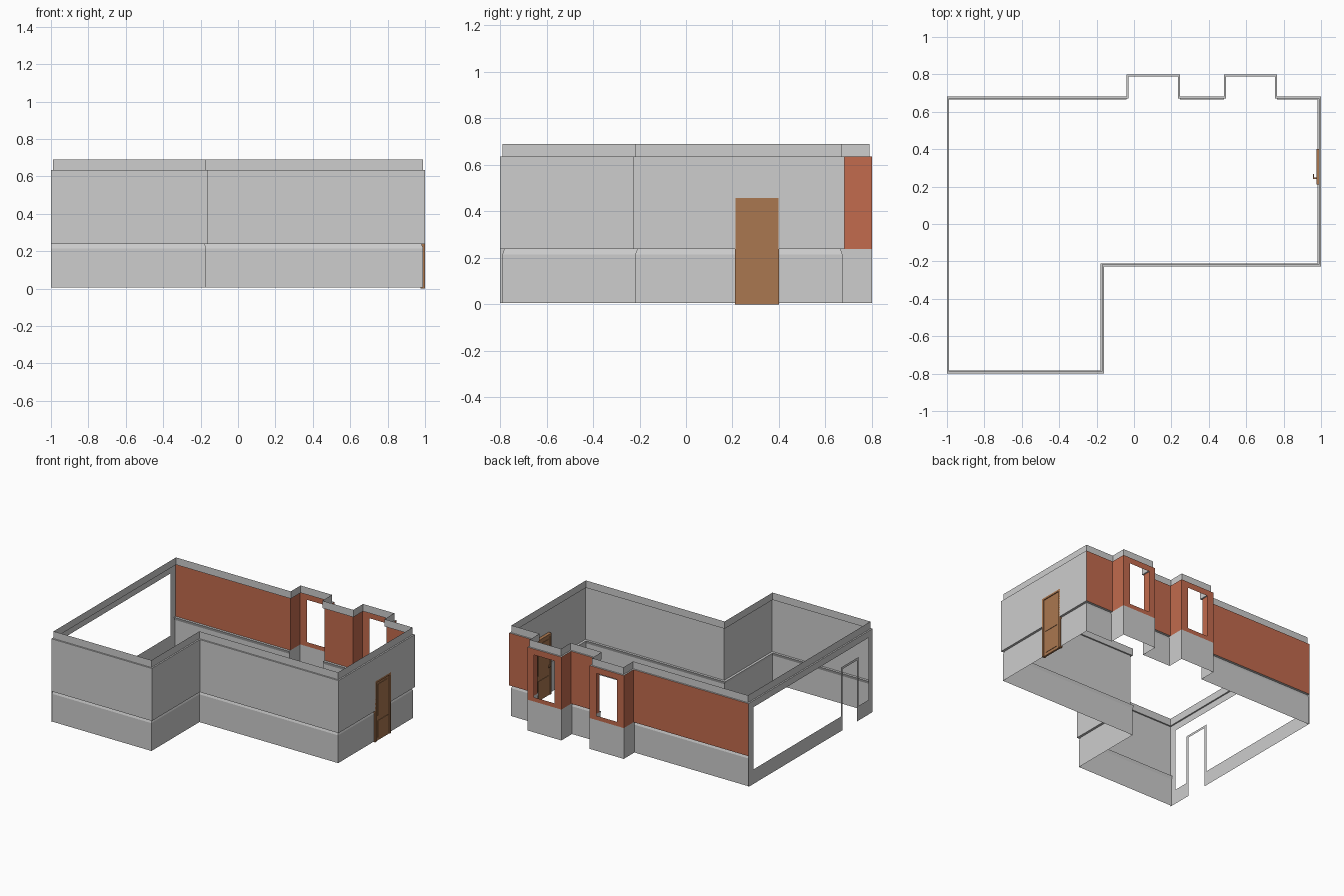
import bpy, bmesh
from mathutils import Vector

if "Cube" in bpy.data.objects:
    bpy.data.objects.remove(bpy.data.objects["Cube"])


def material(name, rgb):
    m = bpy.data.materials.new(name)
    m.diffuse_color = (*rgb, 1)
    m.use_nodes = True
    m.node_tree.nodes["Principled BSDF"].inputs["Base Color"].default_value = m.diffuse_color
    return m


GREY = material("pale grey plaster", (0.61, 0.61, 0.61))
ORANGE = material("terracotta paint", (0.54, 0.145, 0.075))
WOOD = material("brown wood", (0.40, 0.185, 0.08))

# Room outline, counter-clockwise, one wall per edge
PLAN = [(-1, -.8), (-.16, -.8), (-.16, -.228), (1, -.228), (1, .683),
        (.765, .683), (.765, .8), (.482, .8), (.482, .683), (.245, .683),
        (.245, .8), (-.04, .8), (-.04, .683), (-1, .683)]
N = len(PLAN)
BAYS = {5, 6, 7, 9, 10, 11}
LEFT = N - 1
BACK = set(range(4, 13))
PLAIN_FRONT = {0, 1, 2, 3}
ALL = set(range(N))


def inset_plan(d):
    """Outline moved inward by d(edge) on every edge."""
    normals = []
    for i in range(N):
        v = (Vector(PLAN[(i + 1) % N]) - Vector(PLAN[i])).normalized()
        normals.append(Vector((-v.y, v.x)))
    return [Vector(PLAN[i]) + normals[i - 1] * d(i - 1 if i else LEFT) + normals[i] * d(i)
            for i in range(N)]


def trim_depth(amount):
    # bays and the left wall stay flush, the rest is set in
    return lambda i: 0 if i in BAYS or i == LEFT else amount


def finish(name, bm, mat):
    bmesh.ops.remove_doubles(bm, verts=bm.verts, dist=1e-5)
    me = bpy.data.meshes.new(name)
    bm.to_mesh(me)
    bm.free()
    me.materials.append(mat)
    ob = bpy.data.objects.new(name, me)
    bpy.context.collection.objects.link(ob)
    return ob


def cut(bm, lo, hi):
    """Cut a rectangular opening out of the sheets inside the box."""
    lo, hi = Vector(lo), Vector(hi)

    def touching():
        out = []
        for f in bm.faces:
            if all(max(v.co[a] for v in f.verts) > lo[a] - 1e-5 and
                   min(v.co[a] for v in f.verts) < hi[a] + 1e-5 for a in range(3)):
                out.append(f)
        return out
    for a in range(3):
        for p in (lo, hi):
            fs = touching()
            if fs:
                no = Vector((0, 0, 0))
                no[a] = 1
                geom = set(fs)
                for f in fs:
                    geom.update(f.edges)
                    geom.update(f.verts)
                bmesh.ops.bisect_plane(bm, geom=list(geom), plane_co=p, plane_no=no, dist=1e-5)
    dead = [f for f in bm.faces
            if all(lo[a] < f.calc_center_median()[a] < hi[a] for a in range(3))]
    bmesh.ops.delete(bm, geom=dead, context='FACES')


def band(name, levels, edges, mat, holes=()):
    """Wall sheet through a list of (depth function, height)."""
    bm = bmesh.new()
    rings = [(inset_plan(d), z) for d, z in levels]
    for (pa, za), (pb, zb) in zip(rings, rings[1:]):
        for i in sorted(edges):
            j = (i + 1) % N
            bm.faces.new([bm.verts.new((*p, z)) for p, z in
                          ((pa[i], za), (pa[j], za), (pb[j], zb), (pb[i], zb))])
    bmesh.ops.remove_doubles(bm, verts=bm.verts, dist=1e-5)
    bmesh.ops.dissolve_degenerate(bm, edges=bm.edges, dist=1e-6)
    for lo, hi in holes:
        cut(bm, lo, hi)
    return finish(name, bm, mat)


def box(bm, lo, hi):
    lo, hi = Vector(lo), Vector(hi)
    vs = bmesh.ops.create_cube(bm, size=1)["verts"]
    for v in vs:
        v.co = Vector((lo[k] + (v.co[k] + .5) * (hi[k] - lo[k]) for k in range(3)))


def boxes(name, mat, parts):
    bm = bmesh.new()
    for lo, hi in parts:
        box(bm, lo, hi)
    me = bpy.data.meshes.new(name)
    bm.to_mesh(me)
    bm.free()
    me.materials.append(mat)
    bpy.context.collection.objects.link(bpy.data.objects.new(name, me))


flush = lambda i: 0
Z0, RAIL0, RAIL1, TOP, CROWN = .005, .215, .238, .635, .69
door_hole = ((.96, .212, -.1), (1.03, .398, .458))

# Lower wall panelling with chair rail
band("lower_walls", [(trim_depth(.01), Z0), (trim_depth(.01), RAIL0),
                     (trim_depth(.018), RAIL1), (flush, RAIL1)],
     ALL - {LEFT}, GREY, [door_hole])

# Plain upper walls
band("upper_grey_walls", [(flush, RAIL1), (flush, TOP)], PLAIN_FRONT, GREY, [door_hole])

# Terracotta back wall and bays with a window in each bay
band("upper_back_wall", [(flush, RAIL1), (flush, TOP)], BACK, ORANGE,
     [((c - .085, .78, .27), (c + .085, .82, .59)) for c in (.1025, .6235)])

# Left wall: wide glazing opening with a slim door frame standing in it
band("left_wall", [(flush, Z0), (flush, TOP)], {LEFT}, GREY,
     [((-1.02, y0, z0), (-.98, y1, z1)) for y0, y1, z0, z1 in (
         (-.75, -.63, .115, .585), (-.42, .625, .115, .585),
         (-.63, -.42, .485, .585), (-.612, -.438, -.1, .467))])

# Crown moulding with its ledge
band("crown_moulding", [(flush, TOP), (lambda i: .011, TOP), (lambda i: .011, CROWN)], ALL, GREY)

# Door in the right wall
boxes("door_frame", WOOD, [((.976, .21, 0), (1, .226, .46)),
                           ((.976, .384, 0), (1, .4, .46)),
                           ((.976, .226, .444), (1, .384, .46))])
boxes("door_leaf", WOOD, [((.98, .226, 0), (.994, .384, .444))])
boxes("door_panels", WOOD, [((.977, .245, z0), (.997, .365, z1))
                            for z0, z1 in ((.022, .15), (.19, .425))])
boxes("door_handle", WOOD, [((.958, .24, .222), (.98, .248, .23)),
                            ((.958, .24, .222), (.963, .268, .23))])
